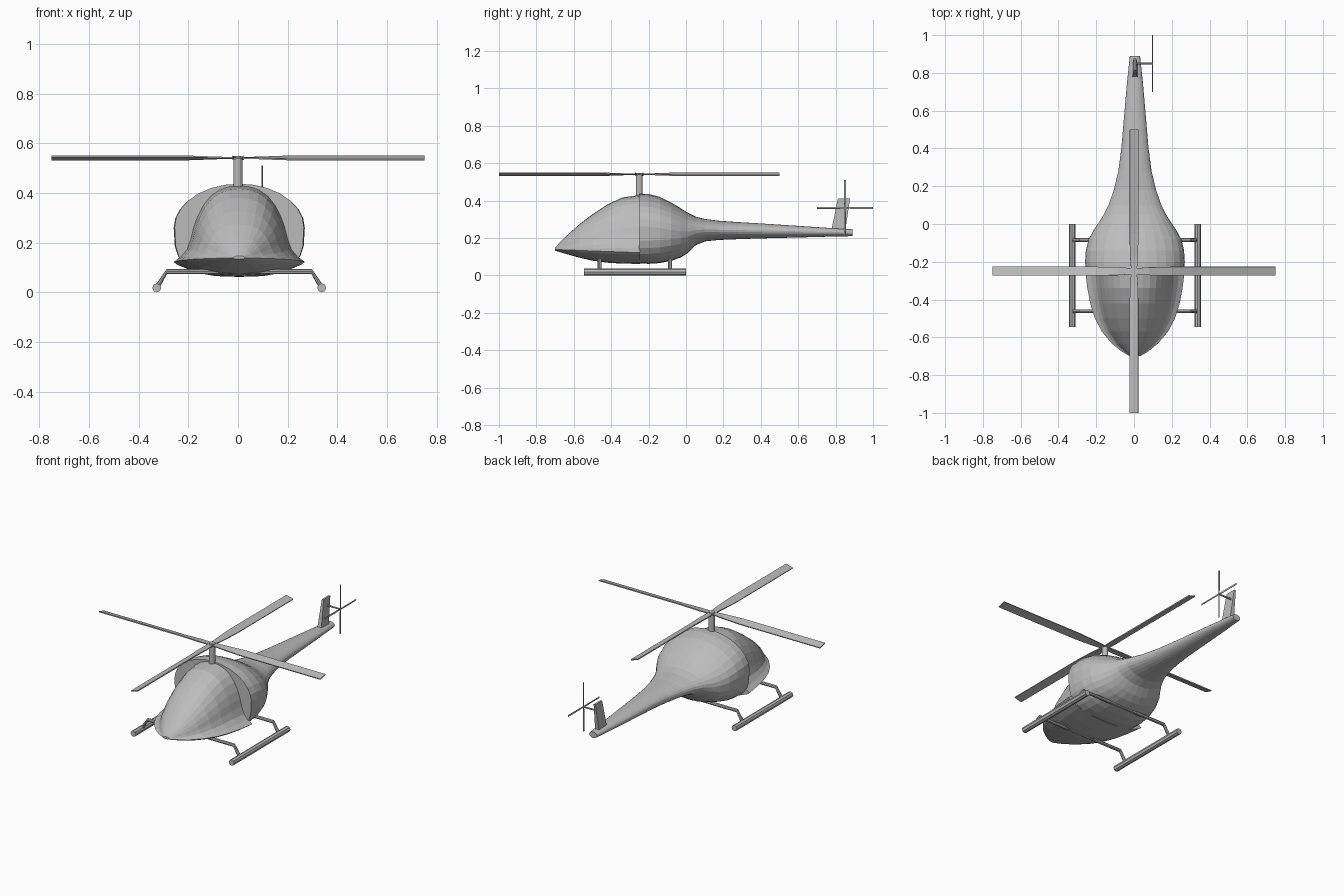
import bpy, bmesh, math
from mathutils import Vector, Matrix

if "Cube" in bpy.data.objects:
    bpy.data.objects.remove(bpy.data.objects["Cube"], do_unlink=True)

GREY = (0.5, 0.5, 0.5, 1)
mat = bpy.data.materials.new("plain grey")
mat.use_nodes = True
mat.diffuse_color = GREY
mat.node_tree.nodes["Principled BSDF"].inputs["Base Color"].default_value = GREY
SHIFT = 0.005  # body and skids sit slightly to the left of the rotor axis


def finish(name, bm):
    bmesh.ops.recalc_face_normals(bm, faces=bm.faces)
    mesh = bpy.data.meshes.new(name)
    bm.to_mesh(mesh)
    bm.free()
    mesh.materials.append(mat)
    obj = bpy.data.objects.new(name, mesh)
    bpy.context.scene.collection.objects.link(obj)
    return obj


def loft(name, rings):
    """Skin closed rings of equal length and cap both ends."""
    bm = bmesh.new()
    loops = [[bm.verts.new(p) for p in ring] for ring in rings]
    n = len(loops[0])
    for a, b in zip(loops, loops[1:]):
        for i in range(n):
            j = (i + 1) % n
            bm.faces.new((a[i], a[j], b[j], b[i]))
    bm.faces.new(loops[0])
    bm.faces.new(loops[-1])
    return finish(name, bm)


def tube(name, path, radius, sides=8):
    """Round bar whose rings bend along a path."""
    path = [Vector(p) for p in path]
    rings = []
    for i, p in enumerate(path):
        d = (path[min(i + 1, len(path) - 1)] - path[max(i - 1, 0)]).normalized()
        q = d.to_track_quat('Z', 'Y')
        rings.append([p + q @ Vector((radius * math.cos(t), radius * math.sin(t), 0))
                      for t in (math.tau * k / sides for k in range(sides))])
    return loft(name, rings)


# Rear cabin and tail boom: y, half width, bottom, top, lower roundness
rear = [(-.25, .26, .065, .437, 3.2), (-.2, .264, .062, .435, 3),
        (-.14, .26, .066, .42, 2.8), (-.08, .245, .078, .39, 2.5),
        (-.03, .218, .095, .36, 2.3), (.01, .19, .12, .335, 2.1),
        (.05, .165, .16, .315, 2), (.1, .14, .182, .302, 2),
        (.18, .112, .19, .292, 2), (.28, .088, .194, .285, 2),
        (.4, .072, .198, .278, 2), (.6, .055, .203, .265, 2),
        (.75, .042, .207, .255, 2), (.89, .027, .21, .247, 2)]


def rear_ring(y, w, bottom, top, power):
    mid = bottom + (top - bottom) * .53
    ring = []
    for k in range(28):
        t = math.tau * k / 28
        c, s = math.cos(t), math.sin(t)
        e = 2 / power if s < 0 else 1
        x = math.copysign(abs(c) ** e, c) * w
        h = (top - mid) if s > 0 else (mid - bottom)
        ring.append((x + SHIFT, y, mid + math.copysign(abs(s) ** e, s) * h))
    return ring


loft("rear_cabin_and_tail_boom", [rear_ring(*r) for r in rear])

# Canopy: y, half width, bottom, chine, top
front = [(-.245, .264, .062, .122, .43), (-.34, .252, .063, .125, .417),
         (-.42, .237, .068, .128, .38), (-.5, .212, .079, .131, .327),
         (-.57, .175, .095, .134, .274), (-.635, .12, .113, .136, .215),
         (-.675, .07, .125, .138, .176), (-.7, .028, .133, .139, .147)]
# Half section: width fraction, height fraction above the chine (below if negative)
section = [(0, 1), (.16, .985), (.31, .94), (.44, .86), (.55, .74), (.64, .59),
           (.7, .44), (.74, .3), (.8, .16), (.89, .07), (1, 0),
           (.94, -.2), (.7, -.62), (.36, -.92), (0, -1)]


def canopy_ring(y, w, bottom, chine, top):
    half = [(u * w, chine + v * ((top - chine) if v > 0 else (chine - bottom)))
            for u, v in section]
    full = half + [(-x, z) for x, z in half[-2:0:-1]]
    return [(x + SHIFT, y, z) for x, z in full]


loft("canopy", [canopy_ring(*f) for f in front])

# Landing skids and their cross bars
for side, label in ((1, "left"), (-1, "right")):
    x = side * .332 + SHIFT
    tube(label + "_skid", [(x, -.545, .018), (x, 0, .018)], .018)
for y, label in ((-.462, "front"), (-.085, "rear")):
    half = [(.33, .022), (.292, .083)]
    path = [(x + SHIFT, y, z) for x, z in half]
    path += [(SHIFT - x, y, z) for x, z in reversed(half)]
    tube(label + "_skid_strut", path, .01)

# Main rotor
HUB = Vector((0, -.25, .541))
tube("rotor_mast", [HUB - Vector((0, 0, .13)), HUB + Vector((0, 0, .008))], .018, 12)


def blade(name, stations, thick, turn):
    """Flat pitched blade along +x, turned to its place: radius, width, pitch."""
    rings = []
    for r, w, pitch in stations:
        rot = Matrix.Rotation(math.radians(pitch), 3, 'X')
        rings.append([turn @ (rot @ Vector((0, a * w / 2, b * thick / 2)) + Vector((r, 0, 0)))
                      for a, b in ((-1, -1), (1, -1), (1, 1), (-1, 1))])
    return loft(name, rings)


for k in range(4):
    turn = Matrix.Translation(HUB) @ Matrix.Rotation(k * math.pi / 2, 4, 'Z')
    blade("rotor_blade_%d" % (k + 1), [(0, .03, 0), (.08, .042, 6), (.2, .048, 16), (.75, .048, 16)],
          .006, turn)

# Tail fin, tapered upward
fin = [(.775, .85, .23, .014), (.812, .877, .41, .006)]
loft("tail_fin", [[(SHIFT - t, a, z), (SHIFT + t, a, z), (SHIFT + t, b, z), (SHIFT - t, b, z)]
                  for a, b, z, t in fin])

# Tail rotor on its side shaft
TAIL = Vector((.098, .85, .361))
tube("tail_rotor_shaft", [(0, TAIL.y, TAIL.z), TAIL + Vector((.003, 0, 0))], .005)
upright = Matrix.Translation(TAIL) @ Matrix.Rotation(math.pi / 2, 4, 'Y')
for k in range(4):
    turn = upright @ Matrix.Rotation(k * math.pi / 2, 4, 'Z')
    blade("tail_rotor_blade_%d" % (k + 1), [(0, .006, 0), (.03, .009, 12), (.15, .009, 12)], .003, turn)
